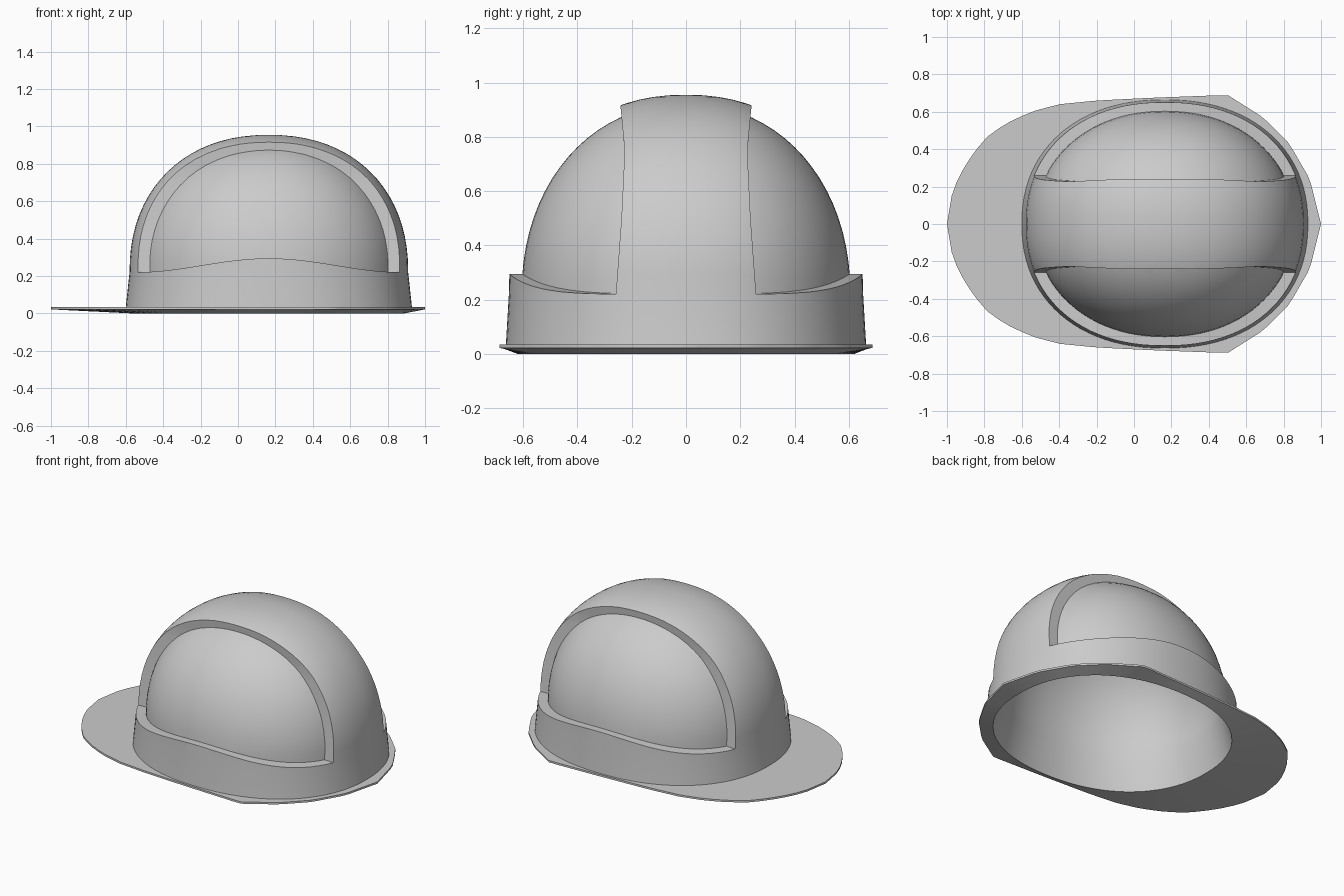
import bpy, bmesh
from math import sin, cos, pi, atan2, copysign

if "Cube" in bpy.data.objects:
    bpy.data.objects.remove(bpy.data.objects["Cube"])

CX, SEG = 0.165, 96          # dome axis, segments around

def ring(rx, ry, z, n=2.2):
    """Superelliptic ring around the dome axis."""
    pts = []
    for i in range(SEG):
        c, s = cos(2 * pi * i / SEG), sin(2 * pi * i / SEG)
        pts.append((CX + rx * copysign(abs(c) ** (2 / n), c),
                    ry * copysign(abs(s) ** (2 / n), s), z))
    return pts

def dome(rx, ry, z0, top, n, steps=20):
    """Rings of a domed cap, from its base to just under the pole."""
    out = []
    for k in range(steps):
        p = pi / 2 * k / steps
        r = cos(p) ** (2 / n)
        out.append(ring(rx * r, ry * r, z0 + (top - z0) * sin(p) ** (2 / n), n))
    return out

HALF = [(1, 0), (.94, .24), (.83, .43), (.69, .57), (.5, .69), (.1, .675), (-.2, .66),
        (-.4, .64), (-.55, .6), (-.69, .535), (-.8, .455), (-.9, .32), (-.97, .18), (-1, 0)]

def brim_ring(z):
    """Brim outline sampled at equal angles and mirrored in y."""
    ang = [atan2(y, x - CX) for x, y in HALF]
    pts = []
    for i in range(SEG):
        a = 2 * pi * i / SEG
        side = 1 if a <= pi else -1
        a = min(a, 2 * pi - a)
        k = next((j for j in range(len(ang) - 1) if a <= ang[j + 1]), len(ang) - 2)
        t = (a - ang[k]) / (ang[k + 1] - ang[k])
        (x0, y0), (x1, y1) = HALF[k], HALF[k + 1]
        pts.append((x0 + (x1 - x0) * t, side * (y0 + (y1 - y0) * t), z))
    return pts

def finish(bm, name):
    bmesh.ops.recalc_face_normals(bm, faces=bm.faces)
    me = bpy.data.meshes.new(name)
    bm.to_mesh(me)
    bm.free()
    ob = bpy.data.objects.new(name, me)
    bpy.context.collection.objects.link(ob)
    return ob

def loft(name, rings, start=None, end=None):
    """Skin rings into a solid; ends close to a pole or a flat cap."""
    bm = bmesh.new()
    vs = [[bm.verts.new(p) for p in r] for r in rings]
    for a, b in zip(vs, vs[1:]):
        for i in range(SEG):
            j = (i + 1) % SEG
            bm.faces.new((a[i], a[j], b[j], b[i]))
    for r, z in ((vs[0], start), (vs[-1], end)):
        if z is None:
            bm.faces.new(r)
        else:
            pole = bm.verts.new((CX, 0, z))
            for i in range(SEG):
                bm.faces.new((r[i], r[(i + 1) % SEG], pole))
    return finish(bm, name)

def cut(ob, tool):
    m = ob.modifiers.new("cut", 'BOOLEAN')
    m.operation, m.solver, m.object = 'DIFFERENCE', 'EXACT', tool
    bpy.context.view_layer.objects.active = ob
    bpy.ops.object.modifier_apply(modifier=m.name)

def rib_half_width(z):
    """Gently waisted edge of the centre rib."""
    keys = [(.2, .26), (.5, .238), (.75, .226), (.95, .245), (1.3, .25)]
    for (a, u), (b, v) in zip(keys, keys[1:]):
        if z <= b:
            return u + (v - u) * (z - a) / (b - a)
    return keys[-1][1]

def side_block(side):
    """Block over a side panel: waisted inner wall, curved lower edge."""
    bm = bmesh.new()
    bmesh.ops.create_grid(bm, x_segments=32, y_segments=16, size=1)
    for v in bm.verts:
        dx, t = v.co.x * 0.9, (v.co.y + 1) / 2
        low = .22 + .0375 * (1 + cos(pi * min(1, abs(dx) / .72)))
        z = low + (1.2 - low) * t
        v.co = (CX + dx, side * rib_half_width(z), z)
    out = bmesh.ops.extrude_face_region(bm, geom=bm.faces[:])
    for v in out["geom"]:
        if isinstance(v, bmesh.types.BMVert):
            v.co.y = side * 1.0
    if not all(len(e.link_faces) == 2 for e in bm.edges):
        bmesh.ops.holes_fill(bm, edges=bm.edges[:])
    return finish(bm, "side_block")

# Shell with brim: lining, underside, brim edge, band and outer dome
lining = dome(.672, .582, .22, .895, 2.1)[::-1]
shell = loft("hard_hat_shell",
             lining + [ring(.72, .622, 0), brim_ring(.022), brim_ring(.034),
                       ring(.765, .664, .034)]
             + dome(.745, .653, .22, .955, 2.2), start=.895, end=.955)

# Recessed side panels on both sides of the rib
core = loft("panel_core", [ring(.695, .606, .1, 2.1)]
            + dome(.695, .606, .22, .922, 2.1), end=.922)
for side in (-1, 1):
    block = side_block(side)
    cut(block, core)
    cut(shell, block)
    bpy.data.objects.remove(block)
bpy.data.objects.remove(core)

# Smooth shading with crisp edges
bpy.ops.object.select_all(action='DESELECT')
shell.select_set(True)
bpy.context.view_layer.objects.active = shell
bpy.ops.object.shade_smooth_by_angle(angle=0.6)
